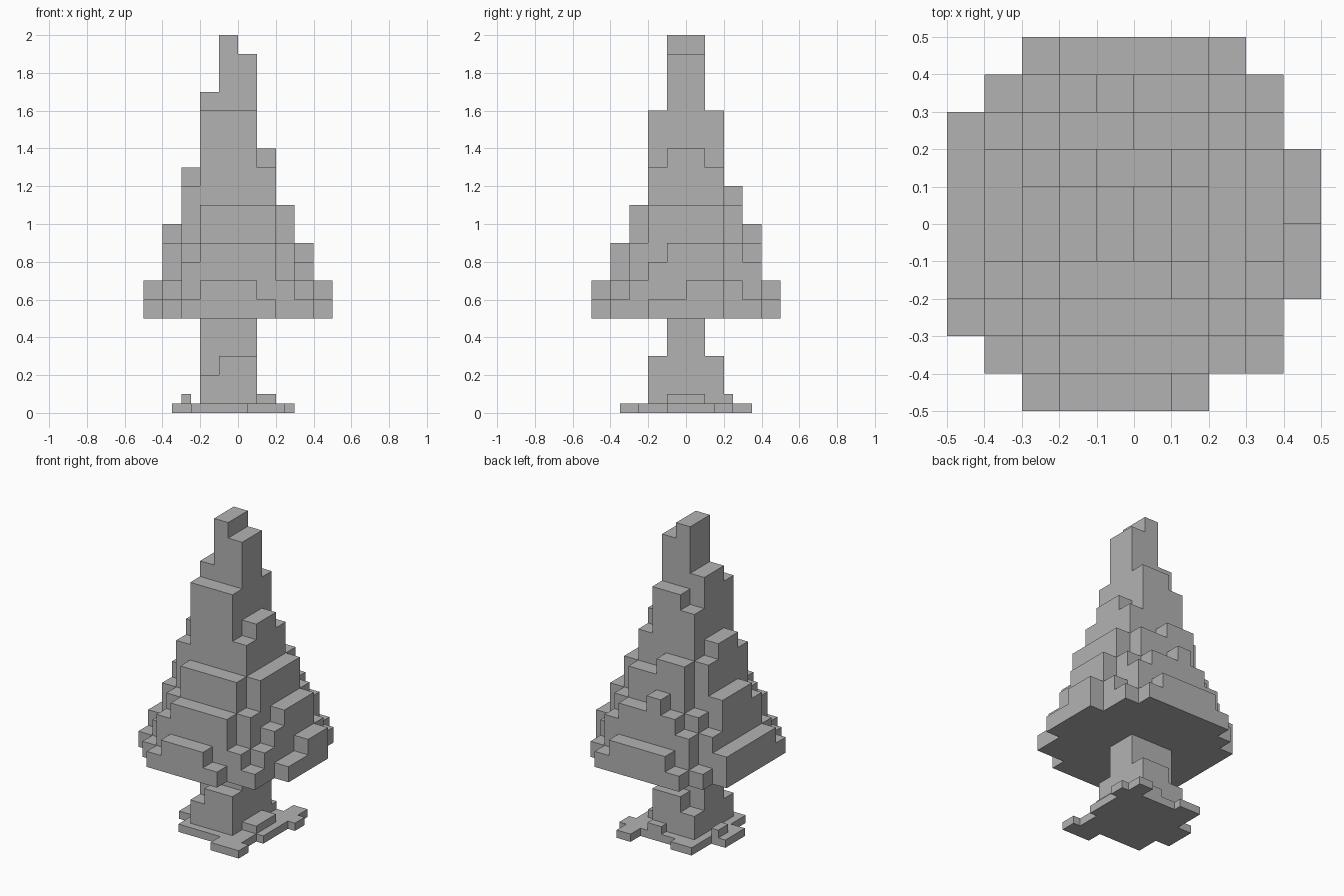
import bpy, bmesh

old = bpy.data.objects.get("Cube")
if old:
    bpy.data.objects.remove(old, do_unlink=True)

CELL = 0.05

grey = bpy.data.materials.new("plain_grey")
grey.use_nodes = True
COLOUR = (0.45, 0.45, 0.45, 1)
grey.diffuse_color = COLOUR
grey.node_tree.nodes["Principled BSDF"].inputs["Base Color"].default_value = COLOUR


def fill(cells, x0, x1, y0, y1, z0, z1):
    """Add every small cube inside a box to the set."""
    a = [round(v / CELL) for v in (x0, x1, y0, y1, z0, z1)]
    for x in range(a[0], a[1]):
        for y in range(a[2], a[3]):
            for z in range(a[4], a[5]):
                cells.add((x, y, z))


def block_object(name, cells):
    """Skin the outside of a set of cubes and merge the flat areas."""
    bm = bmesh.new()
    for c in sorted(cells):
        for axis in range(3):
            u, v = (axis + 1) % 3, (axis + 2) % 3
            for side in (0, 1):
                neighbour = list(c)
                neighbour[axis] += 2 * side - 1
                if tuple(neighbour) in cells:
                    continue
                corners = []
                for du, dv in ((0, 0), (1, 0), (1, 1), (0, 1)):
                    p = list(c)
                    p[axis] += side
                    p[u] += du
                    p[v] += dv
                    corners.append(bm.verts.new([k * CELL for k in p]))
                bm.faces.new(corners if side else corners[::-1])
    bmesh.ops.remove_doubles(bm, verts=bm.verts, dist=CELL / 10)
    bmesh.ops.dissolve_limit(bm, angle_limit=0.01, verts=bm.verts, edges=bm.edges)
    mesh = bpy.data.meshes.new(name)
    bm.to_mesh(mesh)
    bm.free()
    mesh.materials.append(grey)
    obj = bpy.data.objects.new(name, mesh)
    bpy.context.collection.objects.link(obj)


# Foliage: rows run back to front; each letter is a column height in blocks
FOLIAGE = """
..abbbba..
.acdeddca.
bcdggffdb.
begjkkhfdb
behlonifdb
behlonifda
bdgkkkhfca
abdffffdb.
.acddddba.
..abbba...
""".split()
crown = set()
for r, row in enumerate(FOLIAGE):
    for c, letter in enumerate(row):
        if letter != ".":
            x, y = c / 10 - 0.5, 0.4 - r / 10
            blocks = ord(letter) - ord("a") + 1
            fill(crown, x, x + 0.1, y, y + 0.1, 0.5, 0.5 + blocks / 10)
block_object("foliage", crown)

# Trunk with flared roots on front, back and side
trunk = set()
fill(trunk, -0.2, 0.1, -0.1, 0.1, 0, 0.5)
for y in (-0.2, 0.1):
    fill(trunk, -0.1, 0.1, y, y + 0.1, 0, 0.3)
    fill(trunk, -0.2, -0.1, y, y + 0.1, 0, 0.2)
fill(trunk, 0.1, 0.2, -0.1, 0.1, 0, 0.1)
block_object("trunk", trunk)

# Thin ragged ground patch with a few raised tufts
ground = set()
for x0, x1, y0, y1 in (
    (-0.25, 0.2, -0.25, 0.25),
    (0.05, 0.25, -0.35, -0.25),
    (0.2, 0.25, -0.1, 0.15),
    (0.2, 0.3, 0.15, 0.25),
    (0.15, 0.25, 0.25, 0.35),
    (-0.25, -0.1, 0.25, 0.3),
    (-0.35, -0.25, -0.1, 0.1),
):
    fill(ground, x0, x1, y0, y1, 0, 0.05)
fill(ground, -0.3, -0.25, 0, 0.1, 0, 0.1)
fill(ground, 0, 0.1, 0.2, 0.25, 0, 0.1)
block_object("ground_patch", ground - trunk)
